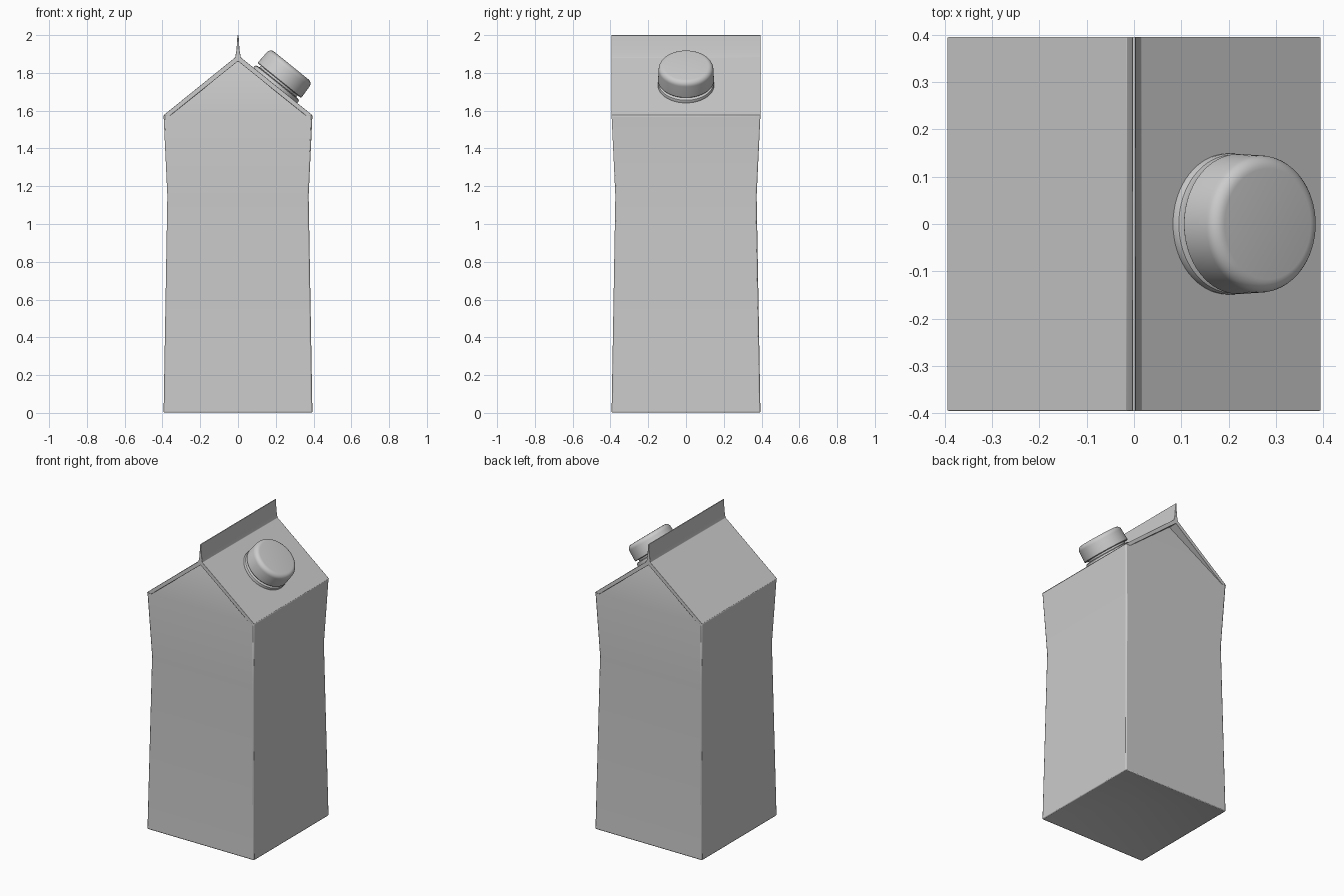
import bpy, bmesh, math
from mathutils import Vector, Matrix

if "Cube" in bpy.data.objects:
    bpy.data.objects.remove(bpy.data.objects["Cube"])


def finish(bm, name, bevel=0.0):
    bmesh.ops.remove_doubles(bm, verts=bm.verts, dist=1e-5)
    bmesh.ops.recalc_face_normals(bm, faces=bm.faces)
    me = bpy.data.meshes.new(name)
    bm.to_mesh(me)
    bm.free()
    ob = bpy.data.objects.new(name, me)
    bpy.context.collection.objects.link(ob)
    if bevel:
        m = ob.modifiers.new("soft_edges", "BEVEL")
        m.width = bevel
        m.segments = 2
        m.limit_method = "ANGLE"
        m.angle_limit = math.radians(30)
    bpy.ops.object.select_all(action="DESELECT")
    ob.select_set(True)
    bpy.context.view_layer.objects.active = ob
    bpy.ops.object.shade_smooth_by_angle(angle=math.radians(35))
    return ob


# Carton body: square rings with a slight waist, dished base, inward-leaning gables
bm = bmesh.new()
rings = []
for h, z in [(0.394, 0), (0.374, 1.15), (0.394, 1.575)]:
    rings.append([bm.verts.new((sx * h, sy * h, z))
                  for sx, sy in [(-1, -1), (1, -1), (1, 1), (-1, 1)]])
for lo, hi in zip(rings, rings[1:]):
    for i in range(4):
        j = (i + 1) % 4
        bm.faces.new((lo[i], lo[j], hi[j], hi[i]))
dish = bm.verts.new((0, 0, 0.09))
for i in range(4):
    bm.faces.new((rings[0][(i + 1) % 4], rings[0][i], dish))
a, b, c, d = rings[-1]
front = bm.verts.new((0, -0.33, 1.873))
back = bm.verts.new((0, 0.33, 1.873))
for f in [(a, b, front), (c, d, back), (b, c, back, front), (d, a, front, back)]:
    bm.faces.new(f)
finish(bm, "carton_body", 0.007)

# Folded roof with the sealed fin along the ridge, extruded from one profile
half = [(0.36, 1.573), (0.395, 1.575), (0.015, 1.882), (0.008, 1.92), (0.003, 2.0)]
profile = [(0, 1.862)] + half + [(-x, z) for x, z in reversed(half)]
bm = bmesh.new()
face = bm.faces.new([bm.verts.new((x, -0.395, z)) for x, z in profile])
ext = bmesh.ops.extrude_face_region(bm, geom=[face], use_keep_orig=True)
bmesh.ops.translate(bm, vec=(0, 0.79, 0),
                    verts=[v for v in ext["geom"] if isinstance(v, bmesh.types.BMVert)])
finish(bm, "roof_and_fin", 0.002)


# Spout parts: lathed profiles standing on the right roof slope
normal = Vector((0.628, 0, 0.778))
place = Matrix.Translation((0.197, 0, 1.733)) @ normal.to_track_quat("Z", "Y").to_matrix().to_4x4()


def lathe(name, pts, steps=64):
    bm = bmesh.new()
    vs = [bm.verts.new((r, 0, z)) for r, z in pts]
    es = [bm.edges.new(p) for p in zip(vs, vs[1:])]
    bmesh.ops.spin(bm, geom=vs + es, cent=(0, 0, 0), axis=(0, 0, 1),
                   angle=2 * math.pi, steps=steps)
    ob = finish(bm, name)
    ob.matrix_world = place
    return ob


lathe("spout_flange", [(0, -0.01), (0.148, -0.01), (0.149, 0.010), (0.146, 0.018),
                       (0.138, 0.022), (0.125, 0.023), (0.125, 0.045), (0, 0.045)])
fillet = 0.028
rim = [(0.145 - fillet + fillet * math.cos(t), 0.136 - fillet + fillet * math.sin(t))
       for t in [math.radians(15 * k) for k in range(7)]]
lathe("screw_cap", [(0, 0.034), (0.145, 0.034), (0.148, 0.038)] + rim + [(0, 0.136)])
